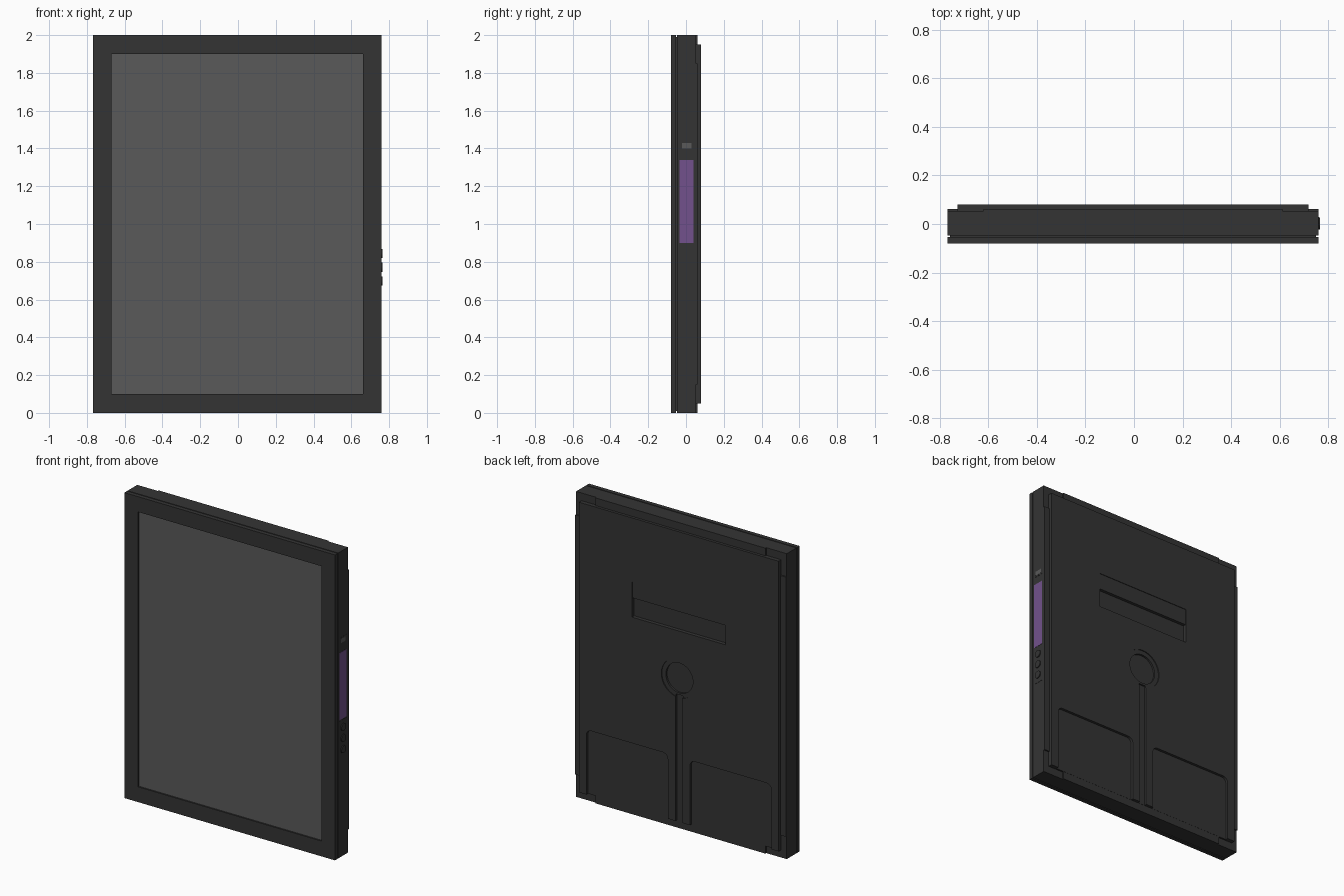
import bpy, bmesh, math
from mathutils import Matrix, Vector

if "Cube" in bpy.data.objects:
    bpy.data.objects.remove(bpy.data.objects["Cube"])

CX = -0.004      # casing centre: side buttons stick out on the right
HW = 0.763       # half width of the casing


def material(name, rgb):
    m = bpy.data.materials.new(name)
    m.diffuse_color = (*rgb, 1)
    m.use_nodes = True
    m.node_tree.nodes["Principled BSDF"].inputs["Base Color"].default_value = m.diffuse_color
    return m


BLACK = material("charcoal plastic", (0.034, 0.034, 0.034))
GREY = material("screen grey", (0.1, 0.1, 0.1))
PURPLE = material("purple label", (0.17, 0.083, 0.265))


def finish(name, bm, mat):
    bmesh.ops.recalc_face_normals(bm, faces=bm.faces)
    me = bpy.data.meshes.new(name)
    bm.to_mesh(me)
    bm.free()
    ob = bpy.data.objects.new(name, me)
    bpy.context.collection.objects.link(ob)
    if mat:
        me.materials.append(mat)
    return ob


def add_box(bm, x0, x1, y0, y1, z0, z1):
    m = Matrix.LocRotScale(Vector(((x0 + x1) / 2, (y0 + y1) / 2, (z0 + z1) / 2)),
                           None, Vector((x1 - x0, y1 - y0, z1 - z0)))
    bmesh.ops.create_cube(bm, size=1, matrix=m)


def boxes(name, mat, *dims):
    bm = bmesh.new()
    for d in dims:
        add_box(bm, *d)
    return finish(name, bm, mat)


def cylinder(name, mat, radius, centre, depth, axis, segs=48):
    bm = bmesh.new()
    rot = Matrix.Rotation(math.pi / 2, 4, axis)
    bmesh.ops.create_cone(bm, cap_ends=True, segments=segs, radius1=radius, radius2=radius,
                          depth=depth, matrix=Matrix.Translation(centre) @ rot)
    return finish(name, bm, mat)


def cut(target, cutter):
    mod = target.modifiers.new("cut", 'BOOLEAN')
    mod.operation, mod.solver, mod.object = 'DIFFERENCE', 'EXACT', cutter
    bpy.context.view_layer.objects.active = target
    bpy.ops.object.modifier_apply(modifier=mod.name)
    bpy.data.objects.remove(cutter)


X0, X1 = CX - HW, CX + HW

# front bezel with the screen opening
bezel = boxes("front_bezel", BLACK, (X0, X1, -0.08, -0.053, 0, 2))
cut(bezel, boxes("opening", None, (CX - 0.665, CX + 0.665, -0.1, -0.068, 0.1, 1.9)))
boxes("screen", GREY, (CX - 0.665, CX + 0.665, -0.07, -0.0665, 0.1, 1.9))

# recessed seam between bezel and casing
boxes("seam", BLACK, (X0 + 0.01, X1 - 0.01, -0.056, -0.044, 0.01, 1.99))

# casing, with a raised rear border that stops short of the corners
boxes("casing", BLACK, (X0, X1, -0.047, 0.053, 0, 2))
boxes("rear_border", BLACK,
      (X0, X0 + 0.045, 0.052, 0.062, 0.15, 1.85), (X1 - 0.045, X1, 0.052, 0.062, 0.15, 1.85),
      (CX - 0.615, CX + 0.615, 0.052, 0.062, 0, 0.055),
      (CX - 0.615, CX + 0.615, 0.052, 0.062, 1.945, 2))

# back plate
plate = boxes("back_plate", BLACK, (CX - 0.723, CX + 0.723, 0.048, 0.08, 0.05, 1.95))

# two lower pockets with rounded top corners, open at the bottom
for s in (-1, 1):
    bm = bmesh.new()
    a, b, top, r = 0.08, 0.67, 0.475, 0.035
    pts = [(a, 0), (b, 0)]
    for cx, start in ((b - r, 0), (a + r, 90)):
        for i in range(7):
            t = math.radians(start + i * 15)
            pts.append((cx + r * math.cos(t), top - r + r * math.sin(t)))
    face = bm.faces.new([bm.verts.new((CX + s * x, 0.063, z)) for x, z in pts])
    out = bmesh.ops.extrude_face_region(bm, geom=[face])
    bmesh.ops.translate(bm, vec=(0, 0.05, 0),
                        verts=[v for v in out["geom"] if isinstance(v, bmesh.types.BMVert)])
    cut(plate, finish("pocket", bm, None))

# round socket with a stepped rim and the cable channel below it
cut(plate, cylinder("rim", None, 0.127, (CX, 0.1, 0.99), 0.052, 'X'))
cut(plate, cylinder("socket", None, 0.098, (CX, 0.1, 0.99), 0.076, 'X'))
cut(plate, boxes("channel", None, (CX - 0.025, CX + 0.025, 0.063, 0.1, 0, 0.88)))

# hand slot: shallow upper half, deep lower half
cut(plate, boxes("slot_top", None, (CX - 0.34, CX + 0.34, 0.076, 0.1, 1.42, 1.53)))
cut(plate, boxes("slot_low", None, (CX - 0.34, CX + 0.34, 0.056, 0.1, 1.30, 1.425)))

# right side: port, label, button strip and three buttons
boxes("side_port", BLACK, (X1 - 0.01, X1 + 0.001, -0.035, 0.039, 1.39, 1.437))
boxes("port_socket", GREY, (X1 - 0.01, X1 + 0.002, -0.022, 0.028, 1.4, 1.428))
boxes("side_label", PURPLE, (X1 - 0.005, X1 + 0.0015, -0.035, 0.039, 0.9, 1.34))
boxes("button_strip", BLACK, (X1 - 0.01, X1 + 0.001, -0.035, 0.039, 0.645, 0.893))
for i in range(3):
    btn = cylinder(f"button_{i + 1}", BLACK, 0.024, (X1, 0.002, 0.698 + i * 0.073), 0.014, 'Y', 32)
    bpy.context.view_layer.objects.active = btn
    bpy.ops.object.select_all(action='DESELECT')
    btn.select_set(True)
    bpy.ops.object.shade_smooth_by_angle()
